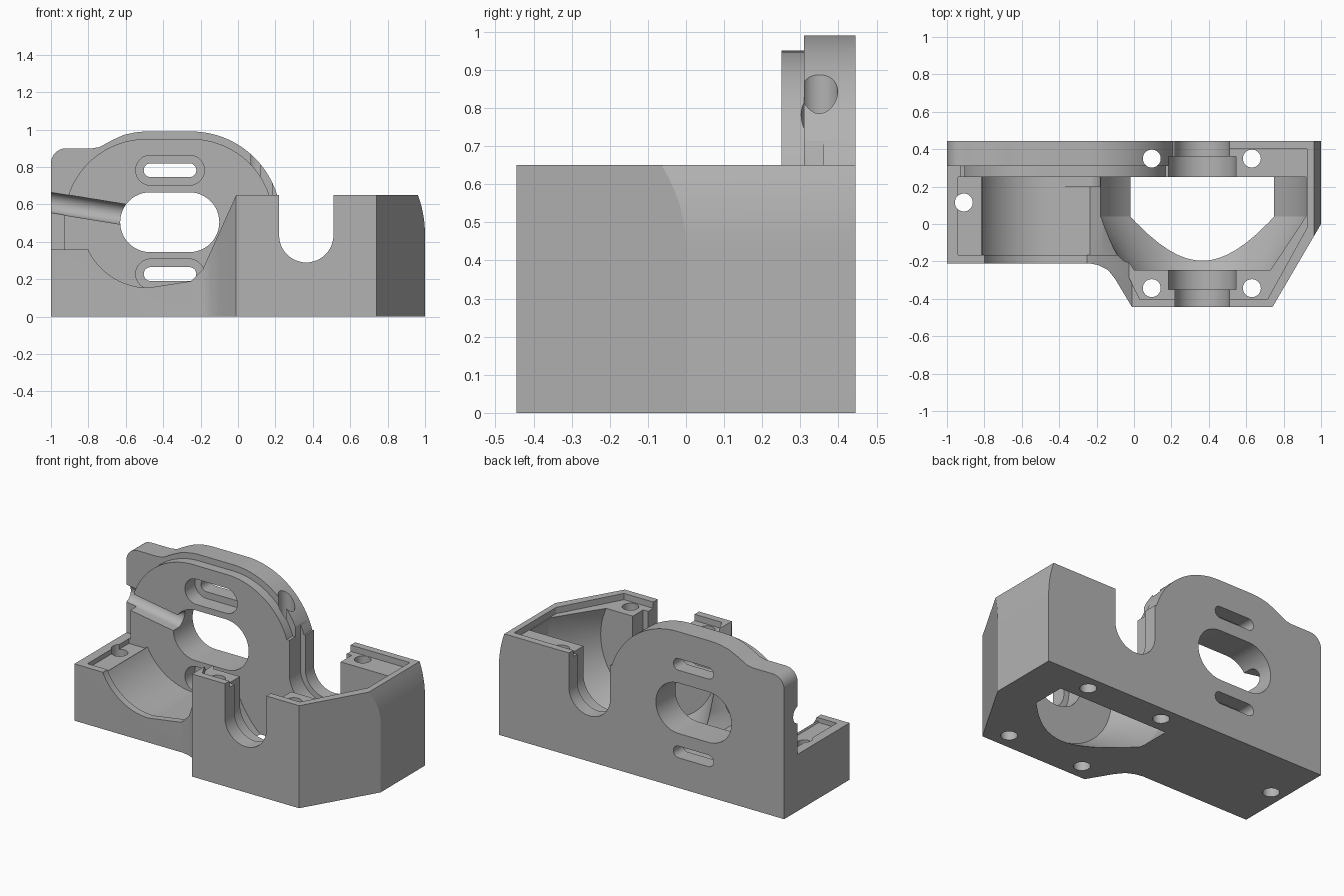
import bpy, bmesh
from math import sin, cos, pi, radians
from mathutils import Matrix, Vector

cube = bpy.data.objects.get("Cube")
if cube:
    bpy.data.objects.remove(cube, do_unlink=True)

grey = bpy.data.materials.new("matte grey")
grey.use_nodes = True
grey.diffuse_color = (0.45, 0.45, 0.45, 1)
grey.node_tree.nodes["Principled BSDF"].inputs["Base Color"].default_value = (0.45, 0.45, 0.45, 1)


# ---------- helpers ----------
def arc(cx, cz, r, start, end, steps=24):
    angles = [radians(start + (end - start) * i / steps) for i in range(steps + 1)]
    return [(cx + r * cos(a), cz + r * sin(a)) for a in angles]


def stadium(x1, x2, z, r):
    return arc(x1, z, r, 90, 270) + arc(x2, z, r, -90, 90)


def u_shape(x, z, r, top):
    return [(x - r, top)] + arc(x, z, r, 180, 360, 32) + [(x + r, top)]


def loft(name, rings, matrix=None):
    """Closed solid through rings of equal point count."""
    bm = bmesh.new()
    loops = [[bm.verts.new(p) for p in ring] for ring in rings]
    for a, b in zip(loops, loops[1:]):
        for i in range(len(a)):
            j = (i + 1) % len(a)
            bm.faces.new((a[i], a[j], b[j], b[i]))
    bm.faces.new(loops[0])
    bm.faces.new(loops[-1])
    if matrix:
        bm.transform(matrix)
    bmesh.ops.recalc_face_normals(bm, faces=bm.faces)
    mesh = bpy.data.meshes.new(name)
    bm.to_mesh(mesh)
    bm.free()
    mesh.materials.append(grey)
    obj = bpy.data.objects.new(name, mesh)
    bpy.context.collection.objects.link(obj)
    return obj


def along_y(name, pts, y1, y2, matrix=None):
    return loft(name, [[(x, y, z) for x, z in pts] for y in (y1, y2)], matrix)


def along_z(name, pts, z1, z2):
    return loft(name, [[(x, y, z) for x, y in pts] for z in (z1, z2)])


def combine(target, tool, operation="DIFFERENCE"):
    mod = target.modifiers.new("combine", "BOOLEAN")
    mod.operation = operation
    mod.solver = "EXACT"
    mod.object = tool
    graph = bpy.context.evaluated_depsgraph_get()
    mesh = bpy.data.meshes.new_from_object(target.evaluated_get(graph))
    target.modifiers.clear()
    target.data = mesh
    bpy.data.objects.remove(tool, do_unlink=True)


# ---------- base block ----------
BACK = 0.445
MOTOR_Z = 0.51
GEAR_X, GEAR_Z = 0.365, 0.435

outline = [(-1, BACK), (-1, -0.21), (-0.24, -0.21), (-0.19, -0.22), (-0.14, -0.245),
           (-0.1, -0.295), (-0.01, -BACK), (0.74, -BACK), (1, 0), (1, BACK)]
housing = along_z("gearbox_housing", outline, 0, 0.65)


# Motor bay with a lid step just inside its front and left walls
def bay(left, floor, edge, r, shift):
    return ([(left, floor), (edge, floor)] + arc(-0.48, MOTOR_Z, r, 207, 270)
            + [(-0.25 + shift, 0.19 - shift), (-0.19 + shift, 0.25 - shift),
               (-0.01 + shift, 0.65), (-0.01 + shift, 1.2), (left, 1.2)])


combine(housing, along_y("bay_cutter", bay(-1.1, 0.36, -0.8, 0.355, 0), -0.5, 0.25))
combine(housing, along_y("bay_step", bay(-0.94, 0.33, -0.815, 0.37, 0.015), -0.165, 0.25))
corner = [(-1.1, 0.36), (-0.93, 0.36), (-0.93, 1.2), (-1.1, 1.2)]
combine(housing, along_y("corner_cutter", corner, 0.2, 0.31))

# Lid step around the gear bay
step = [(0.03, -0.4), (0.715, -0.4), (0.925, -0.02), (0.925, 0.4),
        (GEAR_X, 0.4), (GEAR_X, -0.2), (-0.07, -0.2)]
combine(housing, along_z("lid_step", step, 0.61, 0.9))

# Rounded upper edge of the outer end
end = arc(GEAR_X, GEAR_Z, 0.635, 0, 40, 12) + [(1.2, 0.85), (1.2, GEAR_Z)]
combine(housing, along_y("end_rounding", end, -0.6, 0.6))

# Gear bay, conical towards the front
rings = [[(x, y, z) for x, z in arc(GEAR_X, GEAR_Z, r, 0, 354.375, 63)]
         for y, r in ((-0.245, 0.405), (0.04, 0.581), (0.25, 0.581))]
combine(housing, loft("gear_bay", rings))

# ---------- motor mounting plate ----------
rear = ([(-1, 0.2)] + arc(-0.92, 0.82, 0.08, 180, 90, 8)
        + [(-0.78, 0.9), (-0.74, 0.907), (-0.67, 0.945), (-0.61, 0.972)]
        + arc(-0.48, MOTOR_Z, 0.48, 99, 90, 4) + arc(-0.25, MOTOR_Z, 0.48, 90, 0, 32)
        + [(0.23, 0.2)])
combine(housing, along_y("rear_plate", rear, 0.31, BACK), "UNION")
front = ([(-0.93, 0.2)] + arc(-0.49, MOTOR_Z, 0.44, 180, 90)
         + arc(-0.25, MOTOR_Z, 0.44, 90, 0) + [(0.19, 0.2)])
combine(housing, along_y("front_plate", front, 0.25, 0.38), "UNION")

# Motor opening and adjusting slots with counterbores
combine(housing, along_y("motor_opening", stadium(-0.47, -0.26, 0.505, 0.16), 0.2, 0.5))
for z in (0.228, 0.783):
    combine(housing, along_y("slot_counterbore", stadium(-0.467, -0.26, z, 0.08), 0.2, 0.35))
    combine(housing, along_y("slot", stadium(-0.467, -0.26, z, 0.037), 0.2, 0.5))

# Bearing seats, open at the top
combine(housing, along_y("axle_slot", u_shape(GEAR_X, GEAR_Z, 0.145, 1.3), -0.6, 0.6))
combine(housing, along_y("bearing_seat", u_shape(GEAR_X, GEAR_Z, 0.18, 1.3), -0.35, 0.36))

# Cable channel, open towards the front
axis = Vector((0.987, 0, -0.16)).normalized()
opening = Vector((0, -1, 0))
side = axis.cross(opening)
frame = Matrix((side, axis, opening)).transposed().to_4x4()
frame.translation = (-1, 0.3, 0.61)
combine(housing, along_y("cable_channel", u_shape(0, 0, 0.055, 0.2), -0.2, 0.45, frame))

# Screw holes
for x, y in ((0.095, 0.35), (0.63, 0.35), (0.095, -0.343), (0.63, -0.343), (-0.91, 0.115)):
    combine(housing, along_z("screw_hole", arc(x, y, 0.048, 0, 348.75, 31), -0.2, 1.3))

# ---------- shading ----------
bpy.ops.object.select_all(action="DESELECT")
housing.select_set(True)
bpy.context.view_layer.objects.active = housing
bpy.ops.object.shade_smooth_by_angle(angle=radians(25))
